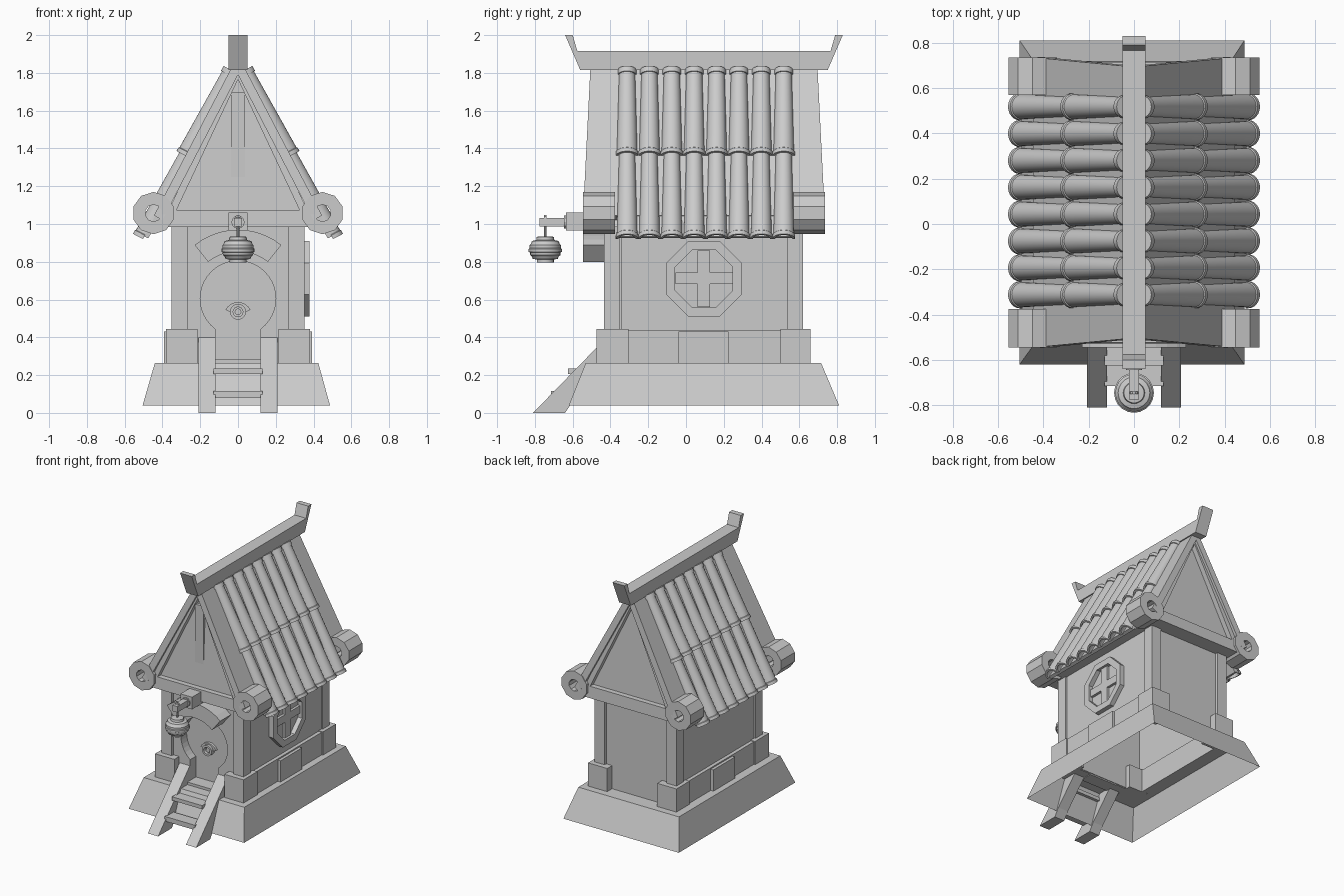
import bpy
import bmesh
from math import sin, cos, radians, pi
from mathutils import Vector

if "Cube" in bpy.data.objects:
    bpy.data.objects.remove(bpy.data.objects["Cube"])

clay = bpy.data.materials.new("plain_grey")
clay.use_nodes = True
GREY = (0.6, 0.6, 0.6, 1)
clay.diffuse_color = GREY
clay.node_tree.nodes["Principled BSDF"].inputs["Base Color"].default_value = GREY


def loft(name, loops, cap=True, ring=True, wrap=False, smooth=False):
    """Skin a list of equal-length point loops into one mesh object."""
    bm = bmesh.new()
    rows = [[bm.verts.new(p) for p in loop] for loop in loops]
    n = len(rows[0])
    pairs = list(zip(rows, rows[1:])) + ([(rows[-1], rows[0])] if wrap else [])
    for a, b in pairs:
        for i in range(n if ring else n - 1):
            j = (i + 1) % n
            bm.faces.new((a[i], a[j], b[j], b[i]))
    if cap:
        bm.faces.new(rows[0])
        bm.faces.new(rows[-1])
    bmesh.ops.recalc_face_normals(bm, faces=bm.faces)
    mesh = bpy.data.meshes.new(name)
    bm.to_mesh(mesh)
    bm.free()
    mesh.materials.append(clay)
    obj = bpy.data.objects.new(name, mesh)
    bpy.context.collection.objects.link(obj)
    if smooth:
        bpy.ops.object.select_all(action='DESELECT')
        obj.select_set(True)
        bpy.context.view_layer.objects.active = obj
        bpy.ops.object.shade_smooth_by_angle(angle=radians(40))
    return obj


def prism_y(name, pts, y0, y1, lean=0.0):
    """Extrude an (x, z) outline along y; lean draws the ends in with height."""
    return loft(name, [[(x, y0 + lean * (z - 1.05), z) for x, z in pts],
                       [(x, y1 - lean * (z - 1.05), z) for x, z in pts]])


def prism_x(name, pts, x0, x1):
    """Extrude a (y, z) outline along x."""
    return loft(name, [[(x, y, z) for y, z in pts] for x in (x0, x1)])


def box(name, x0, x1, y0, y1, z0, z1):
    return prism_y(name, [(x0, z0), (x1, z0), (x1, z1), (x0, z1)], y0, y1)


def arc(r, a0, a1, n, cx=0.0, cz=0.0):
    return [(cx + r * cos(radians(a0 + (a1 - a0) * i / n)),
             cz + r * sin(radians(a0 + (a1 - a0) * i / n))) for i in range(n + 1)]


def rect(x0, x1, y0, y1, z):
    return [(x0, y0, z), (x1, y0, z), (x1, y1, z), (x0, y1, z)]


def tube_y(name, x, z, r_out, r_in, y0, y1, n, turn=0, smooth=False):
    outer = arc(r_out, turn, turn + 360, n, x, z)[:-1]
    inner = arc(r_in, turn, turn + 360, n, x, z)[:-1]
    loops = [[(p, y, q) for p, q in pts]
             for pts, y in ((outer, y0), (outer, y1), (inner, y1), (inner, y0))]
    return loft(name, loops, cap=False, wrap=True, smooth=smooth)


# Flared hollow base
loft("base", [rect(-.505, .487, -.62, .81, .04), rect(-.44, .425, -.53, .715, .265),
              rect(-.33, .33, -.34, .59, .265)], cap=False)

# Body shell, open underneath
body = loft("body", [rect(-.342, .342, -.345, .60, z) for z in (.26, 1.0)])
bm = bmesh.new()
bm.from_mesh(body.data)
bmesh.ops.delete(bm, geom=[f for f in bm.faces if f.normal.z < -.9], context='FACES')
bm.to_mesh(body.data)
bm.free()

# Front wall with a keyhole doorway
keyhole = arc(.2, -53, 233, 32, 0, .605)
prism_y("front_wall", [(-.28, .26), (-.28, 1), (.28, 1), (.28, .26), (.12, .26)]
        + keyhole + [(-.12, .26)], -.415, -.345)
box("door_sill", -.12, .12, -.45, -.345, .255, .285)

# Corner posts, footing blocks and side plinths
for side, s in (("left", 1), ("right", -1)):
    xs = lambda a, b: sorted((s * a, s * b))
    for end, py, by in (("front", (-.435, -.35), (-.475, -.305)),
                        ("back", (.535, .62), (.5, .66))):
        box(f"{end}_{side}_post", *xs(.265, .352), *py, .26, 1.0)
        box(f"{end}_{side}_footing", *xs(.215, .38), *by, .26, .445)
    box(f"{side}_plinth", *xs(.33, .37), -.32, .52, .26, .44)
    box(f"{side}_plinth_block", *xs(.33, .393), -.04, .225, .265, .43)

# Door hood and handle
prism_y("door_hood", arc(.365, 51, 129, 10, 0, .605) + arc(.25, 129, 51, 10, 0, .605),
        -.545, -.4)
prism_y("handle_plate", arc(.072, 25, 155, 8, 0, .515) + arc(.045, 155, 25, 8, 0, .515),
        -.365, -.34)
tube_y("handle_ring", 0, .535, .042, .026, -.385, -.34, 16, smooth=True)
tube_y("handle_knob", 0, .535, .018, .001, -.37, -.34, 12, smooth=True)

# Ladder steps
for s in (1, -1):
    prism_x("stair_stringer", [(-.81, 0), (-.64, 0), (-.60, .06), (-.40, .28), (-.42, .4)],
            s * .12, s * .208)
box("upper_step", -.13, .13, -.625, -.53, .207, .235)
box("lower_step", -.13, .13, -.715, -.62, .08, .117)

# Octagonal window on the left wall
def octagon(r, x):
    return [(x, y, z) for y, z in arc(r / cos(pi / 8), 22.5, 382.5, 8, .095, .71)[:-1]]


loft("window_frame", [octagon(.2, .335), octagon(.2, .378), octagon(.152, .378),
                      octagon(.152, .335)], cap=False, wrap=True)
box("window_upright", .335, .362, .062, .128, .56, .86)
box("window_crossbar", .335, .362, -.055, .245, .683, .742)

# Gable core, frame and front king post
LEAN = .05
prism_y("gable_core", [(-.37, .99), (.37, .99), (0, 1.8)], -.485, .675, LEAN)
prism_y("gable_beam", [(-.41, .985), (.41, .985), (.325, 1.075), (-.325, 1.075)],
        -.525, .715, LEAN)
box("king_post", -.037, .037, -.475, -.4, 1.07, 1.7)

# Roof slabs, scroll rolls, and barrel tiles
for side, s in (("left", 1), ("right", -1)):
    prism_y(f"{side}_gable_rafter",
            [(0, 1.84), (0, 1.765), (s * .325, 1.075), (s * .41, .985)], -.525, .715, LEAN)
    prism_y(f"{side}_roof_slab", [(0, 1.86), (s * .025, 1.845), (s * .445, 1.045),
                                  (s * .4, 1.02), (0, 1.79)], -.545, .735, LEAN)
    prism_y(f"{side}_eave", [(s * .40, 1.12), (s * .5, .935), (s * .475, .925),
                             (s * .37, 1.1)], -.36, .565)
    for end, y0, y1 in (("front", -.545, -.375), ("back", .57, .735)):
        tube_y(f"{end}_{side}_scroll", s * .447, 1.058, .112, .045, y0, y1, 10, 18)

    foot = Vector((s * .503, 0, .92))
    up = Vector((-s * .466, 0, .885))
    out = Vector((s * .885, 0, .466))
    along = Vector((0, 1, 0))
    for col in range(8):
        for row in range(2):
            start = foot + up * (.495 * row) + along * (-.312 + .1185 * col)
            loops = []
            for t, r in ((.1, .038), (0, .046), (0, .06), (.022, .06),
                         (.026, .055), (.505, .043)):
                loops.append([start + up * t + along * a + out * b
                              for a, b in arc(r, 0, 180, 12)])
            loft("roof_tile", loops, cap=False, ring=False, smooth=True)
        # Rolled lip at the top end of each column
        top = foot + up + along * (-.312 + .1185 * col)
        loft("tile_top_lip", [[top + up * t + along * a + out * b
                               for a, b in arc(.05, 0, 180, 12)] for t in (-.02, .01)],
             smooth=True)

# Ridge beam with upswept ends
prism_x("ridge_beam", [(-.56, 1.815), (.75, 1.815), (.83, 2), (.79, 2), (.765, 1.915),
                       (-.575, 1.915), (-.6, 2), (-.64, 2)], -.05, .05)

# Lantern bracket, arm and hook
box("lantern_bracket", -.05, .05, -.635, -.5, .965, 1.06)
box("lantern_arm", -.022, .022, -.775, -.63, .987, 1.033)
tube_y("arm_collar", 0, 1.01, .035, .02, -.645, -.63, 12)
LY = -.745


def lathe(name, profile, n):
    loops = [[(x, LY + y, z) for x, y in arc(r, 0, 360, n)[:-1]] for r, z in profile]
    return loft(name, loops, smooth=True)


lathe("lantern_wire", [(.007, .92), (.007, 1.045)], 8)
tube_y("wire_loop", 0, 1.03, .018, .009, LY - .006, LY + .006, 10)
lathe("lantern", [(.035, .795), (.045, .797), (.045, .812), (.066, .815), (.072, .83),
                  (.08, .835), (.082, .85), (.088, .853), (.088, .868), (.083, .872),
                  (.083, .888), (.078, .892), (.07, .91), (.048, .915), (.045, .932),
                  (.03, .934)], 20)
